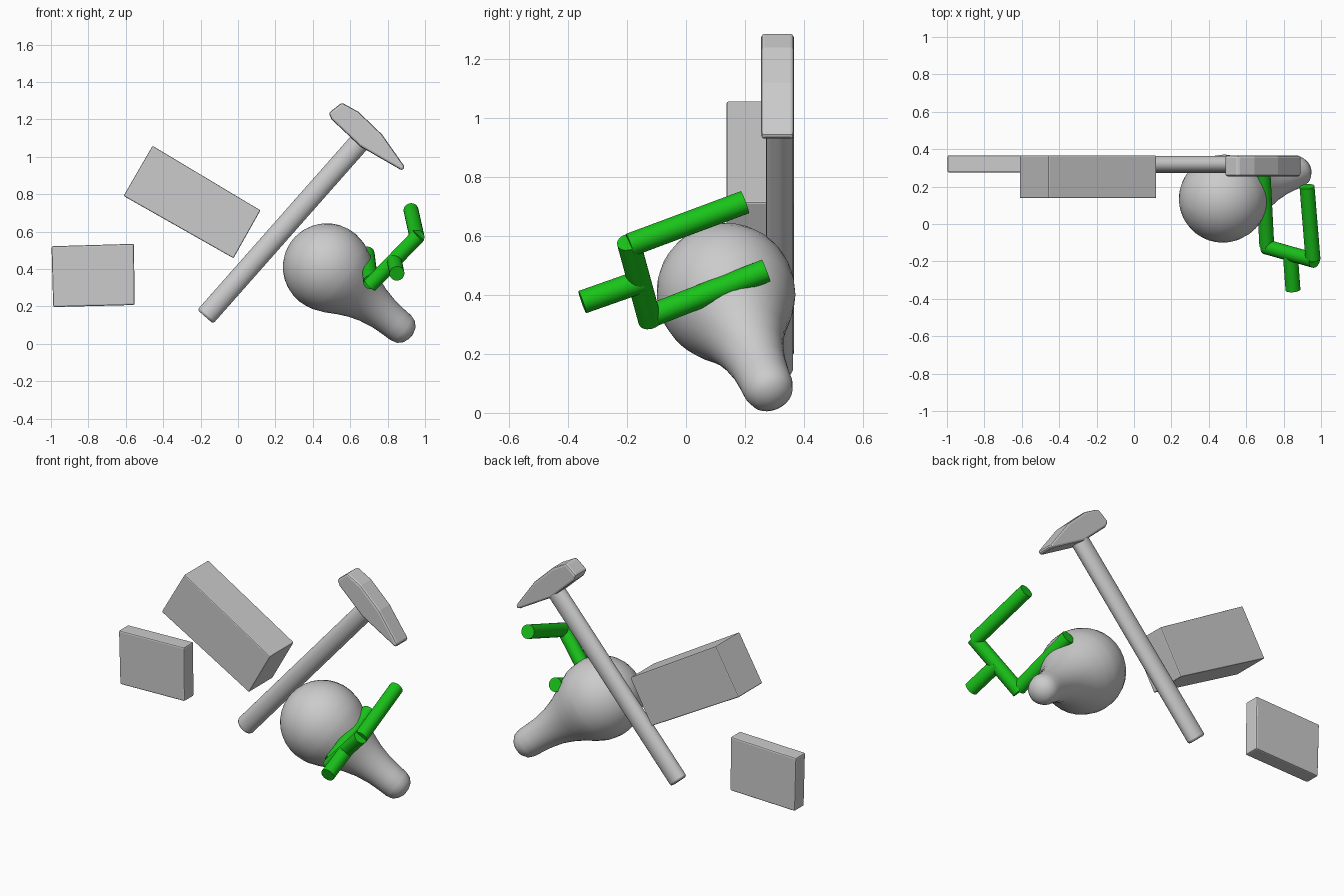
import bpy, bmesh, math
from mathutils import Vector

if "Cube" in bpy.data.objects:
    bpy.data.objects.remove(bpy.data.objects["Cube"])


def material(name, color):
    m = bpy.data.materials.new(name)
    m.diffuse_color = (*color, 1)
    m.use_nodes = True
    m.node_tree.nodes["Principled BSDF"].inputs["Base Color"].default_value = m.diffuse_color
    return m


def finish(bm, name, mat=None, bevel=0.0, smooth=True):
    bmesh.ops.recalc_face_normals(bm, faces=bm.faces)
    me = bpy.data.meshes.new(name)
    bm.to_mesh(me)
    bm.free()
    ob = bpy.data.objects.new(name, me)
    bpy.context.collection.objects.link(ob)
    if mat:
        me.materials.append(mat)
    if bevel:
        b = ob.modifiers.new("bevel", 'BEVEL')
        b.width, b.segments, b.limit_method = bevel, 2, 'ANGLE'
    if smooth:
        bpy.ops.object.select_all(action='DESELECT')
        bpy.context.view_layer.objects.active = ob
        ob.select_set(True)
        bpy.ops.object.shade_smooth_by_angle(angle=math.radians(35))
    return ob


def slab(name, outline, y0, y1, bevel):
    """Extrude an (x, z) outline from y0 to y1."""
    bm = bmesh.new()
    face = bm.faces.new([bm.verts.new((x, y0, z)) for x, z in outline])
    out = bmesh.ops.extrude_face_region(bm, geom=[face])
    for v in out["geom"]:
        if isinstance(v, bmesh.types.BMVert):
            v.co.y = y1
    return finish(bm, name, bevel=bevel, smooth=False)


def lathe(name, start, end, profile, sides=24, mat=None, bevel=0.0, squash=1.0):
    """Revolve (distance, radius) pairs about the axis start -> end; squash scales y."""
    start, end = Vector(start), Vector(end)
    axis = (end - start).normalized()
    u = axis.cross(Vector((0, 1, 0))).normalized()
    v = axis.cross(u)
    bm = bmesh.new()
    rings = []
    for d, r in profile:
        rings.append([bm.verts.new(start + axis * d
                      + u * r * math.cos(math.tau * i / sides)
                      + v * r * squash * math.sin(math.tau * i / sides))
                      for i in range(sides)])
    for a, b in zip(rings, rings[1:]):
        for i in range(sides):
            j = (i + 1) % sides
            bm.faces.new((a[i], a[j], b[j], b[i]))
    bm.faces.new(rings[0])
    bm.faces.new(rings[-1])
    return finish(bm, name, mat, bevel)


def rod(name, start, end, r, **kw):
    length = (Vector(end) - Vector(start)).length
    return lathe(name, start, end, [(0, r), (length, r)], **kw)


# Two blocks lying flat against the back plane
slab("small_block", [(-0.997, 0.522), (-0.556, 0.535), (-0.553, 0.208), (-0.988, 0.197)],
     0.275, 0.367, 0.008)
slab("large_block", [(-0.457, 1.059), (0.12, 0.714), (-0.024, 0.458), (-0.612, 0.791)],
     0.138, 0.367, 0.006)

# Hammer
slab("hammer_head", [(0.485, 1.235), (0.555, 1.29), (0.645, 1.24), (0.77, 1.12),
                     (0.893, 0.945), (0.878, 0.926), (0.655, 1.055), (0.50, 1.20)],
     0.255, 0.366, 0.012)
rod("hammer_handle", (-0.175, 0.148, 0), (0, 0, 0), 0.01).hide_render = True
bpy.data.objects.remove(bpy.data.objects["hammer_handle"])
rod("hammer_handle", (-0.175, 0.318, 0.145), (0.66, 0.318, 1.09), 0.056,
    bevel=0.012, squash=0.82)

# Bulb: a ball running into a tapering neck
ball = [(-0.235 * math.cos(a), 0.235 * math.sin(a))
        for a in (math.radians(3 + i * 11) for i in range(10))]
neck = [(0.08, 0.223), (0.14, 0.197), (0.20, 0.163), (0.26, 0.134), (0.33, 0.110),
        (0.41, 0.094), (0.48, 0.088), (0.53, 0.086), (0.565, 0.076), (0.587, 0.055),
        (0.60, 0.025), (0.602, 0.005)]
bulb = lathe("bulb", (0.475, 0.135, 0.41), (0.86, 0.275, 0.095),
             [p for p in ball if p[0] < 0.06] + neck, sides=32)

# Green fork: crossbar, two prongs and a stem
green = material("green", (0.01, 0.55, 0.01))
rod("fork_crossbar", (0.965, -0.195, 0.58), (0.705, -0.122, 0.312), 0.04, mat=green)
rod("upper_prong", (0.957, -0.19, 0.57), (0.925, 0.20, 0.715), 0.04, mat=green)
rod("lower_prong", (0.71, -0.118, 0.33), (0.69, 0.272, 0.483), 0.04, mat=green)
rod("fork_stem", (0.835, -0.15, 0.447), (0.85, -0.352, 0.376), 0.04, mat=green)
